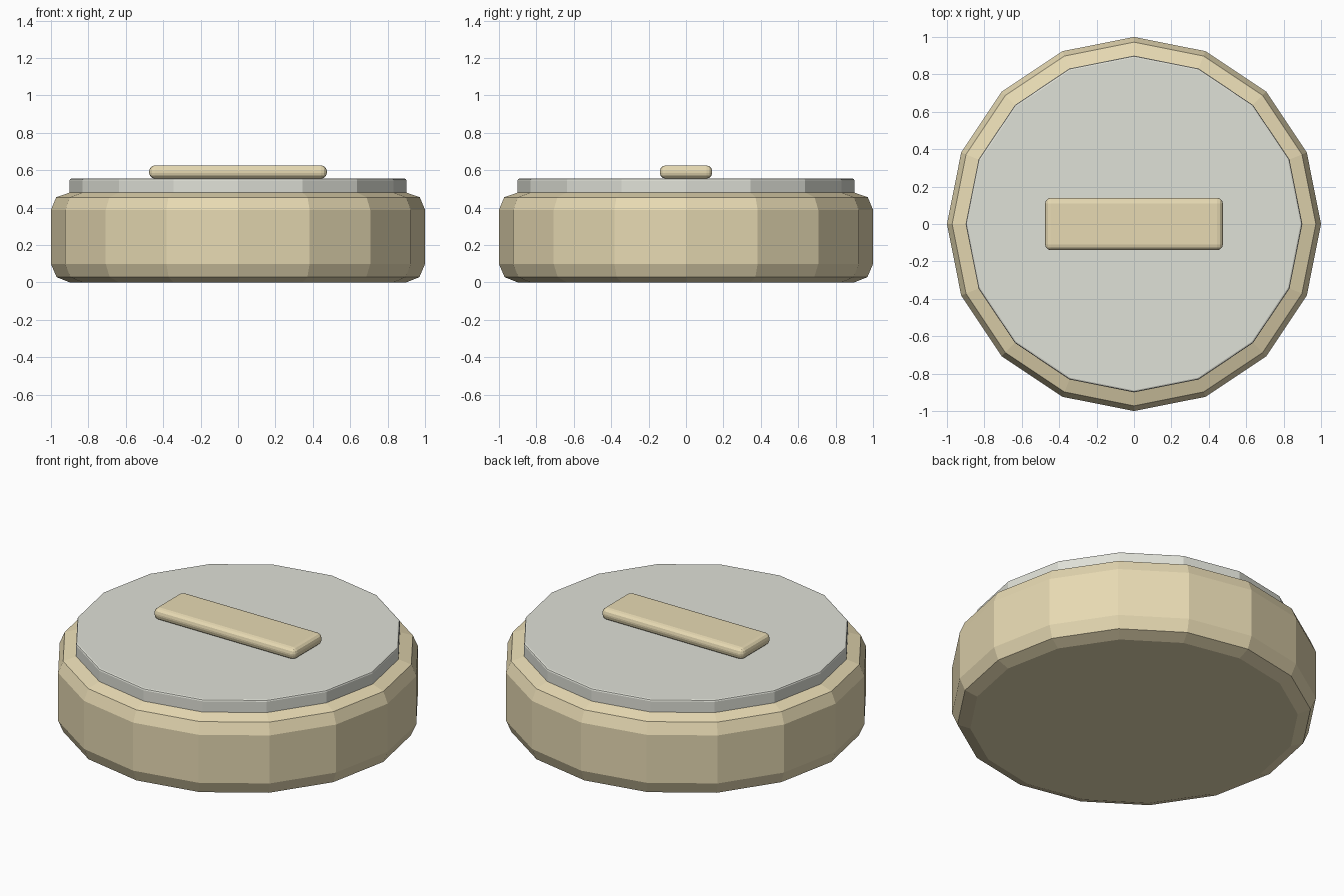
import bpy, bmesh
from math import cos, sin, tau

if "Cube" in bpy.data.objects:
    bpy.data.objects.remove(bpy.data.objects["Cube"])

SIDES = 16


def material(name, rgb):
    m = bpy.data.materials.new(name)
    m.diffuse_color = (*rgb, 1)
    m.use_nodes = True
    m.node_tree.nodes["Principled BSDF"].inputs["Base Color"].default_value = m.diffuse_color
    return m


def add_object(name, bm, mat):
    bmesh.ops.recalc_face_normals(bm, faces=bm.faces)
    mesh = bpy.data.meshes.new(name)
    bm.to_mesh(mesh)
    bm.free()
    mesh.materials.append(mat)
    ob = bpy.data.objects.new(name, mesh)
    bpy.context.collection.objects.link(ob)
    return ob


def turned(name, profile, mat):
    """Closed faceted solid from (radius, z) points, bottom to top."""
    bm = bmesh.new()
    rings = [[bm.verts.new((r * cos(tau * i / SIDES), r * sin(tau * i / SIDES), z))
              for i in range(SIDES)] for r, z in profile]
    for a, b in zip(rings, rings[1:]):
        for i in range(SIDES):
            j = (i + 1) % SIDES
            bm.faces.new((a[i], a[j], b[j], b[i]))
    bm.faces.new(rings[0][::-1])
    bm.faces.new(rings[-1])
    return add_object(name, bm, mat)


tan = material("tan", (0.80, 0.70, 0.45))
pale = material("pale_grey", (0.74, 0.75, 0.68))

# Round body with softened rims
turned("body", [(0.90, 0), (0.97, 0.028), (1, 0.098), (1, 0.388),
                (0.972, 0.455), (0.90, 0.48)], tan)

# Lid disc
turned("lid", [(0.90, 0.47), (0.90, 0.545), (0.897, 0.552), (0.89, 0.555)], pale)

# Grip bar on the lid
bm = bmesh.new()
bmesh.ops.create_cube(bm, size=1)
bmesh.ops.scale(bm, vec=(0.95, 0.28, 0.07), verts=bm.verts)
bmesh.ops.translate(bm, vec=(0, 0, 0.59), verts=bm.verts)
bar = add_object("grip_bar", bm, tan)
bevel = bar.modifiers.new("rounding", 'BEVEL')
bevel.width = 0.03
bevel.segments = 3
